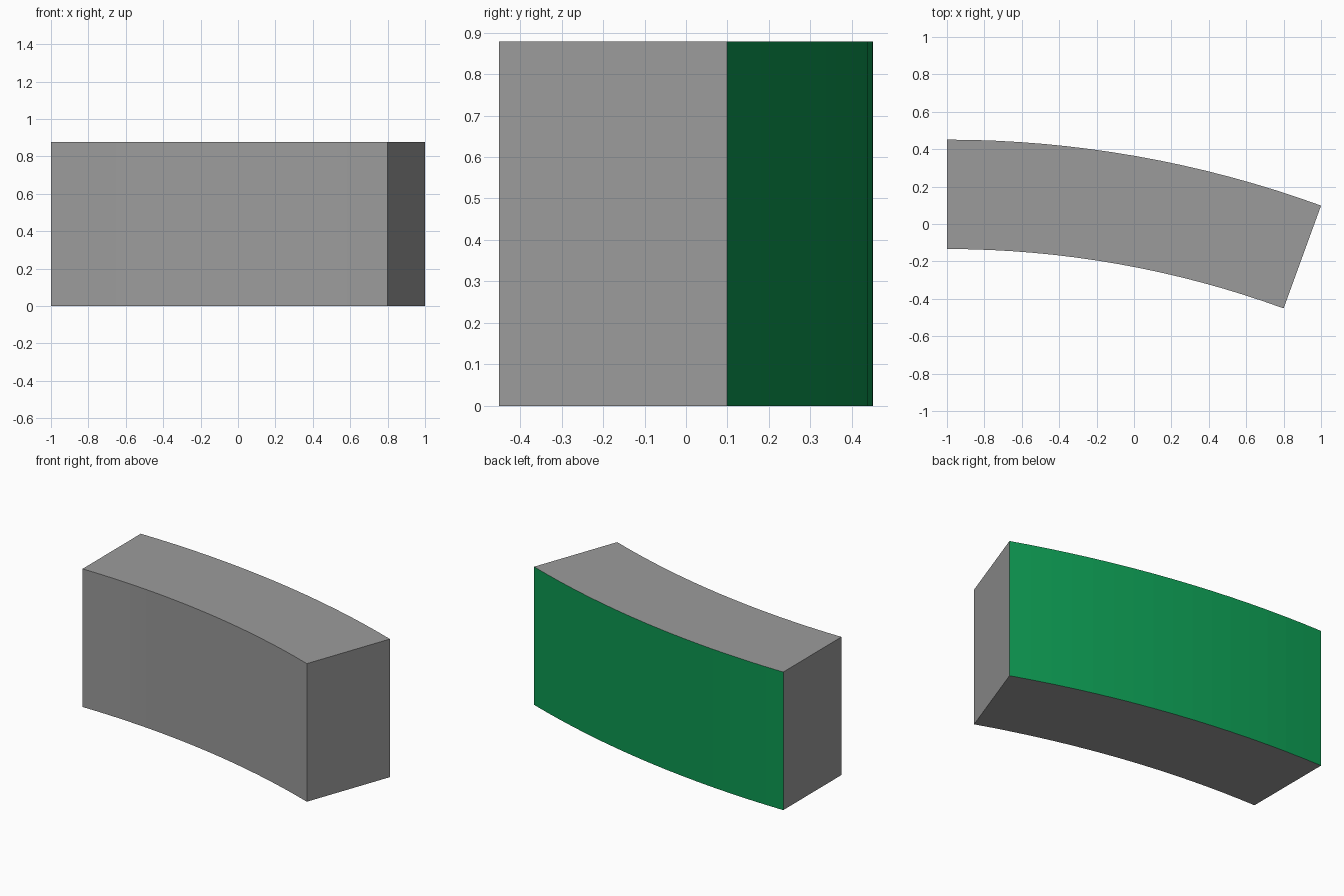
import bpy, bmesh
from math import sin, cos, radians

if "Cube" in bpy.data.objects:
    bpy.data.objects.remove(bpy.data.objects["Cube"])

SWEEP, SEGS, HEIGHT = 20, 16, 0.878
OUTER = 2 / sin(radians(SWEEP))
INNER = OUTER * 0.9
CX, CY = -1.0, 0.451 - OUTER


def arc(radius):
    angles = [radians(SWEEP * i / SEGS) for i in range(SEGS + 1)]
    return [(CX + radius * sin(a), CY + radius * cos(a), 0) for a in angles]


# Curved block: arc-shaped footprint extruded upwards
bm = bmesh.new()
outline = arc(INNER) + arc(OUTER)[::-1]
base = bm.faces.new([bm.verts.new(p) for p in outline])
top = bmesh.ops.extrude_face_region(bm, geom=[base], use_keep_orig=True)
bmesh.ops.translate(bm, vec=(0, 0, HEIGHT),
                    verts=[v for v in top["geom"] if isinstance(v, bmesh.types.BMVert)])
bmesh.ops.recalc_face_normals(bm, faces=bm.faces)

# Green panel covers the outer curved wall
for f in bm.faces:
    if abs(f.normal.z) < 0.1 and f.normal.y > 0.5:
        f.material_index = 1

mesh = bpy.data.meshes.new("curved_block")
bm.to_mesh(mesh)
bm.free()
grey = bpy.data.materials.new("grey_body")
grey.diffuse_color = (0.33, 0.33, 0.33, 1)
grey.use_nodes = True
grey.node_tree.nodes["Principled BSDF"].inputs["Base Color"].default_value = grey.diffuse_color
green = bpy.data.materials.new("green_panel")
green.diffuse_color = (0.004, 0.323, 0.085, 1)
green.use_nodes = True
green.node_tree.nodes["Principled BSDF"].inputs["Base Color"].default_value = green.diffuse_color
mesh.materials.append(grey)
mesh.materials.append(green)
block = bpy.data.objects.new("curved_block", mesh)
bpy.context.collection.objects.link(block)
